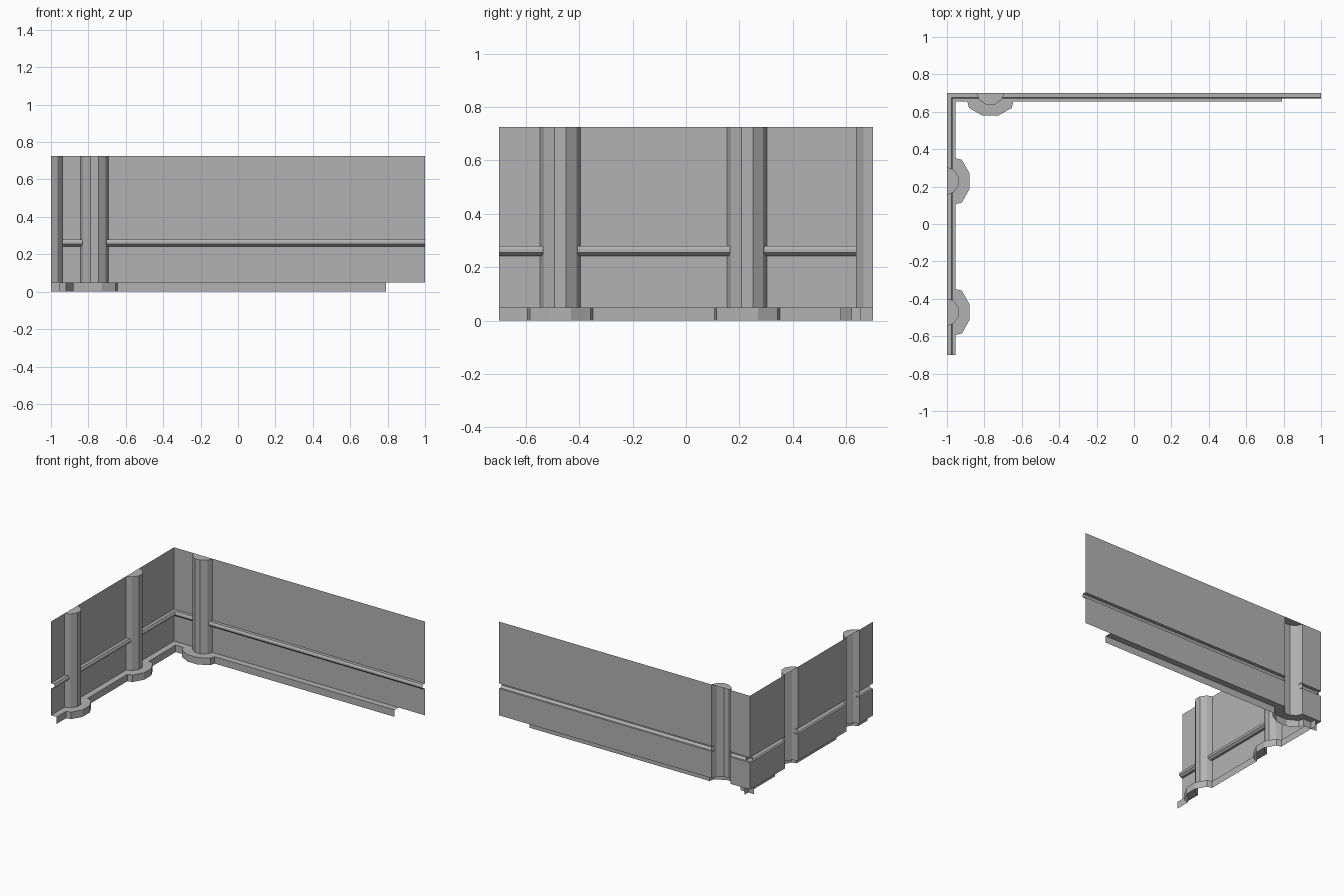
import bpy

cube = bpy.data.objects.get("Cube")
if cube:
    bpy.data.objects.remove(cube)

# One plain grey for everything
grey = bpy.data.materials.new("stone grey")
grey.use_nodes = True
colour = (0.45, 0.45, 0.45, 1)
grey.diffuse_color = colour
grey.node_tree.nodes["Principled BSDF"].inputs["Base Color"].default_value = colour

TOP, FLOOR = 0.725, 0.05      # wall height range
LEDGE = 0.045                 # depth of the base ledge


def mirrored(half):
    """Complete a symmetric cross-section given its left half."""
    return half + [(-s, d) for s, d in reversed(half)]


COLUMN = mirrored([(-0.075, 0), (-0.06, 0.036), (-0.021, 0.064)])
PLINTH = mirrored([(-0.123, LEDGE), (-0.114, 0.08), (-0.041, 0.121)])
RAIL = [(0, 0.243), (0.015, 0.243), (0.03, 0.256), (0.03, 0.268), (0.023, 0.28), (0, 0.28)]


class Sheet:
    """Collects open surfaces given as (along, depth, height) on one wall."""

    def __init__(self, name, place):
        self.name, self.place = name, place
        self.verts, self.faces = [], []

    def face(self, points):
        start = len(self.verts)
        self.verts += [self.place(*p) for p in points]
        self.faces.append(list(range(start, len(self.verts))))

    def strip(self, a, b):
        for i in range(len(a) - 1):
            self.face([a[i], a[i + 1], b[i + 1], b[i]])

    def sweep(self, profile, s0, s1):
        self.strip([(s1, d, z) for d, z in profile], [(s0, d, z) for d, z in profile])

    def build(self):
        mesh = bpy.data.meshes.new(self.name)
        mesh.from_pydata(self.verts, [], self.faces)
        mesh.materials.append(grey)
        obj = bpy.data.objects.new(self.name, mesh)
        bpy.context.collection.objects.link(obj)


def at_height(path, z):
    return [(s, d, z) for s, d in path]


def spans(start, end, centres, gap):
    """Stretches of wall left between the columns."""
    cuts = [start] + [c + k * gap for c in centres for k in (-1, 1)] + [end]
    return zip(cuts[::2], cuts[1::2])


def build_wall(side, place, start, end, base_end, centres):
    # Flat panels above and below the rail groove
    panels = Sheet(side + "_wall_panels", place)
    for s0, s1 in spans(start, end, centres, 0.075):
        panels.sweep([(0, FLOOR), (0, RAIL[0][1])], s0, s1)
        panels.sweep([(0, RAIL[-1][1]), (0, TOP)], s0, s1)
    panels.build()

    # Hollow moulded rail, running just into the columns
    rail = Sheet(side + "_rail", place)
    for s0, s1 in spans(start, end, centres, 0.064):
        rail.sweep(RAIL, s0, s1)
    rail.build()

    # Hollow half columns with a cap
    columns = Sheet(side + "_columns", place)
    for c in centres:
        ring = [(c + s, d) for s, d in COLUMN]
        columns.strip(at_height(ring, FLOOR), at_height(ring, TOP))
        columns.face(at_height(ring, TOP))
    columns.build()

    # Base ledge that swells out around each column
    outer, inner = [(start, LEDGE)], [(start, 0)]
    for c in centres:
        outer += [(c + s, d) for s, d in PLINTH]
        inner += [(c + s, d) for s, d in COLUMN]
    outer.append((base_end, LEDGE))
    inner.append((base_end, 0))
    base = Sheet(side + "_base", place)
    base.strip(at_height(outer, 0), at_height(outer, FLOOR))
    base.strip(at_height(outer, FLOOR), at_height(inner, FLOOR))
    base.build()


build_wall("back", lambda s, d, z: (s, 0.7 - d, z), -1, 1, 0.79, [-0.768])
build_wall("right", lambda s, d, z: (d - 1, s, z), -0.7, 0.7, 0.7, [-0.471, 0.229])
